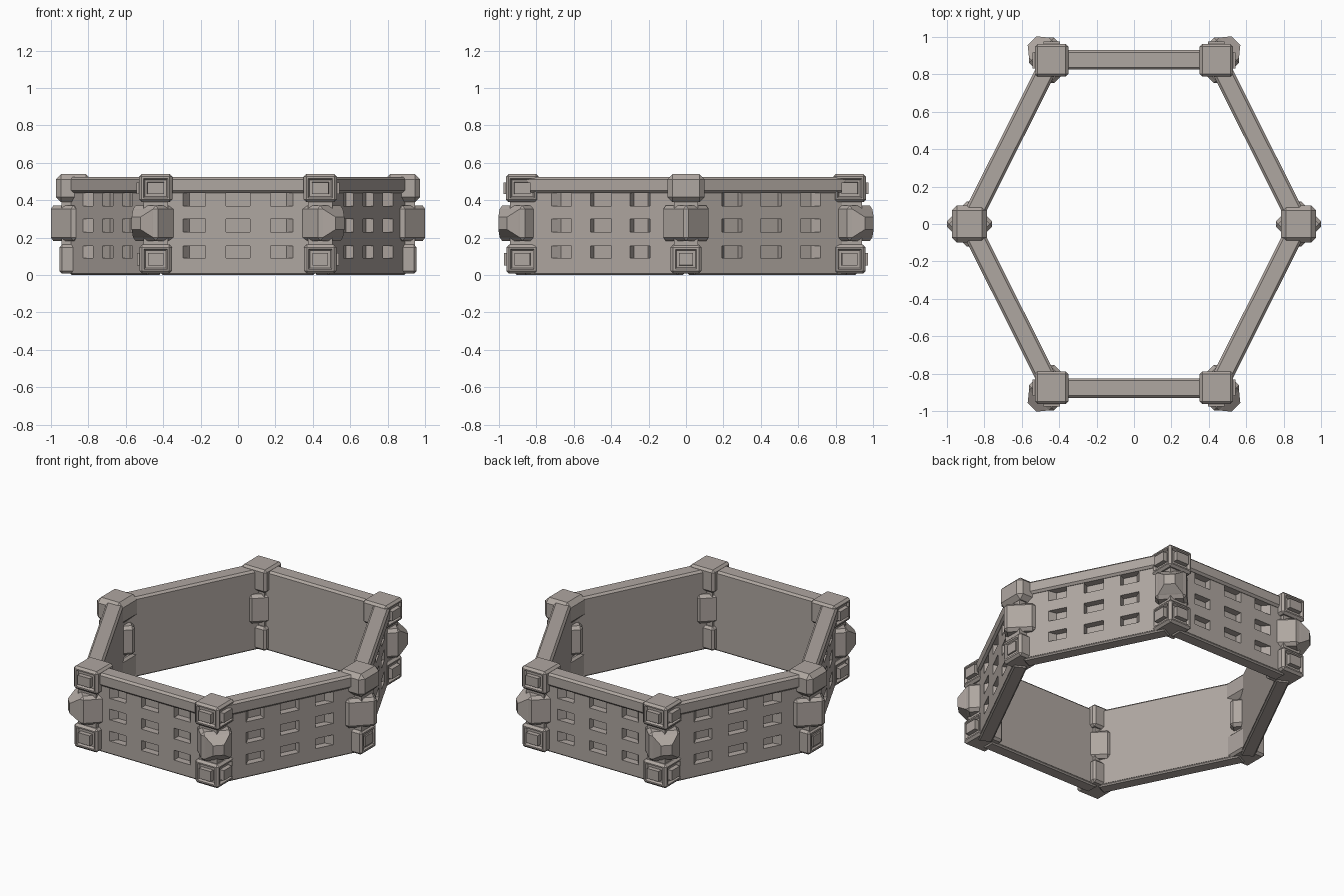
import bpy, bmesh, math
from mathutils import Vector, Matrix

if "Cube" in bpy.data.objects:
    bpy.data.objects.remove(bpy.data.objects["Cube"])

stone = bpy.data.materials.new("warm_grey_stone")
stone.diffuse_color = (0.43, 0.385, 0.355, 1)
stone.use_nodes = True
stone.node_tree.nodes["Principled BSDF"].inputs["Base Color"].default_value = stone.diffuse_color


def finish(bm, name, matrix):
    me = bpy.data.meshes.new(name)
    bm.to_mesh(me)
    bm.free()
    me.materials.append(stone)
    ob = bpy.data.objects.new(name, me)
    ob.matrix_world = matrix
    bpy.context.collection.objects.link(ob)
    return ob


def chamfered(size, c):
    bm = bmesh.new()
    bmesh.ops.create_cube(bm, size=1)
    bmesh.ops.scale(bm, vec=size, verts=bm.verts)
    if c:
        bmesh.ops.bevel(bm, geom=bm.edges[:], offset=c, segments=1,
                        affect='EDGES', profile=0.5)
    bm.normal_update()
    return bm


def side(bm, d):
    return max(bm.faces, key=lambda f: f.normal.dot(Vector(d)) * 10 + f.calc_area())


def steps(bm, d, spec):
    # successive insets on one side: (thickness, depth)
    f = side(bm, d)
    for t, h in spec:
        bmesh.ops.inset_individual(bm, faces=[f], thickness=t, depth=0)
        f.normal_update()
        shift = f.normal.copy() * h
        for v in f.verts:
            v.co += shift


def block(name, loc, size, c, rot=0, decor=()):
    bm = chamfered(size, c)
    for d, spec in decor:
        steps(bm, d, spec)
    return finish(bm, name, Matrix.Translation(loc) @ Matrix.Rotation(rot, 4, 'Z'))


STUD = [(0.012, 0), (0.012, -0.015), (0.018, 0), (0.001, 0.028)]
PYRAMID = [(0.006, 0.006), (0.055, 0.048)]


def wall(name, length, matrix):
    # outer sheet with a 3 x 3 set of blind, tapered window recesses
    bm = bmesh.new()
    yo, yi, depth = -0.04, 0.05, 0.045
    e = length / 2 - 0.03
    xs = [-e, -0.295, -0.175, -0.063, 0.063, 0.175, 0.295, e]
    zs = [0.012, 0.09, 0.155, 0.23, 0.30, 0.37, 0.44, 0.47]
    grid = [[bm.verts.new((x, yo, z)) for z in zs] for x in xs]
    for i in range(7):
        for j in range(7):
            q = [grid[i][j], grid[i + 1][j], grid[i + 1][j + 1], grid[i][j + 1]]
            if i % 2 and j % 2:
                l = 0.035 if i == 1 else 0
                r = -0.035 if i == 5 else 0
                fl = [bm.verts.new(v.co + Vector((s, depth, 0)))
                      for v, s in zip(q, (l, r, r, l))]
                bm.faces.new(fl)
                for k in range(4):
                    n = (k + 1) % 4
                    bm.faces.new((q[k], q[n], fl[n], fl[k]))
            else:
                bm.faces.new(q)
    # plain inside face
    rim = [ed for ed in bm.edges if ed.is_boundary]
    new = bmesh.ops.extrude_edge_only(bm, edges=rim)["geom"]
    for v in new:
        if isinstance(v, bmesh.types.BMVert):
            v.co.y = yi
    bmesh.ops.holes_fill(bm, edges=[ed for ed in bm.edges if ed.is_boundary], sides=0)
    bmesh.ops.recalc_face_normals(bm, faces=bm.faces)
    finish(bm, name, matrix)


corners = [(-0.44, -0.875), (0.44, -0.875), (0.88, 0),
           (0.44, 0.875), (-0.44, 0.875), (-0.88, 0)]

for i, (x, y) in enumerate(corners):
    # walls with rail and base strip
    a, b = Vector((x, y, 0)), Vector((*corners[(i + 1) % 6], 0))
    d = b - a
    L = d.length
    m = Matrix.Translation((a + b) / 2) @ Matrix.Rotation(math.atan2(d.y, d.x), 4, 'Z')
    wall(f"wall_{i}", L, m)
    finish(chamfered((L - 0.04, 0.106, 0.085), 0.013), f"top_rail_{i}",
           m @ Matrix.Translation((0, -0.003, 0.4825)))
    finish(chamfered((L - 0.06, 0.084, 0.03), 0.008), f"base_strip_{i}",
           m @ Matrix.Translation((0, 0.005, 0.015)))

    # corner posts
    sx, sy = (1 if x > 0 else -1), (0 if y == 0 else (1 if y > 0 else -1))
    block(f"post_core_{i}", (x, y, 0.26), (0.13, 0.13, 0.48), 0)
    if sy:
        studs = [((sx, 0, 0), STUD), ((0, sy, 0), STUD)]
        block(f"post_cap_{i}", (x, y, 0.465), (0.178, 0.175, 0.15), 0.014, 0, studs)
        block(f"post_foot_{i}", (x, y, 0.085), (0.172, 0.172, 0.155), 0.014, 0, studs)
        block(f"post_boss_{i}", (x, y, 0.277), (0.19, 0.19, 0.19), 0.019,
              math.atan2(sy, sx), [((1, 0, 0), PYRAMID)])
    else:
        block(f"post_cap_{i}", (x, y, 0.465), (0.188, 0.2, 0.15), 0.028)
        block(f"post_foot_{i}", (x - sx * 0.008, y, 0.085), (0.165, 0.165, 0.155), 0.014, 0,
              [((sx, 0, 0), [(0.016, 0), (0.012, -0.012), (0.015, 0), (0.001, 0.012)])])
        block(f"post_boss_{i}", (x, y, 0.277), (0.19, 0.19, 0.19), 0.019, math.pi / 4)
